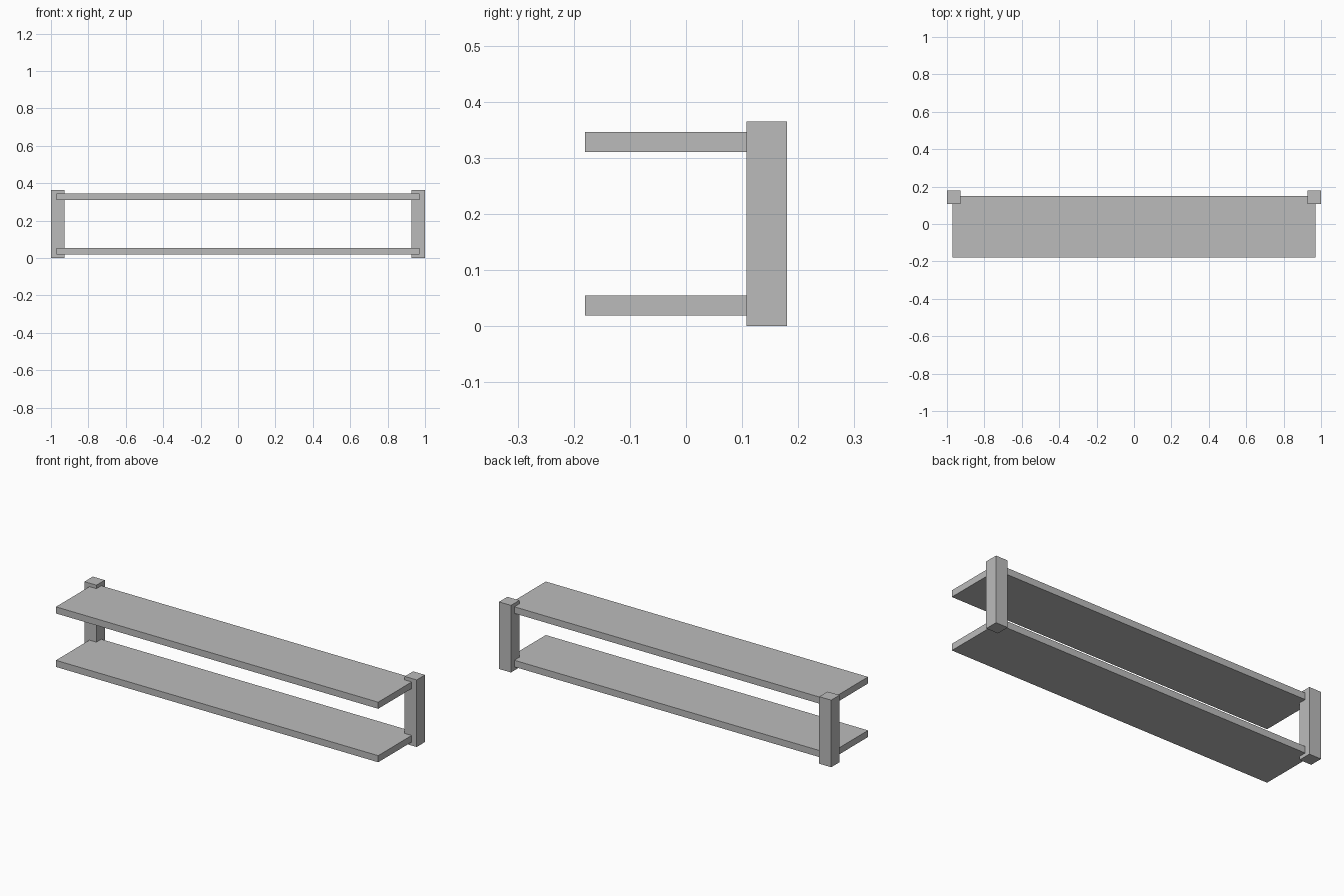
import bpy

default = bpy.data.objects.get("Cube")
if default:
    bpy.data.objects.remove(default, do_unlink=True)

grey = bpy.data.materials.new("plain_grey")
grey.use_nodes = True
colour = (0.5, 0.5, 0.5, 1)
grey.diffuse_color = colour
grey.node_tree.nodes["Principled BSDF"].inputs["Base Color"].default_value = colour


def box(name, low, high):
    """Add a box spanning two opposite corners."""
    centre = [(a + b) / 2 for a, b in zip(low, high)]
    bpy.ops.mesh.primitive_cube_add(size=1, location=centre)
    obj = bpy.context.object
    obj.name = name
    obj.scale = [b - a for a, b in zip(low, high)]
    bpy.ops.object.transform_apply(location=False, rotation=False, scale=True)
    obj.data.materials.append(grey)
    return obj


# Two long shelf boards
for name, bottom in (("lower_shelf", 0.019), ("upper_shelf", 0.310)):
    box(name, (-0.97, -0.18, bottom), (0.97, 0.15, bottom + 0.036))

# Upright posts notched around the rear corners of the boards
for name, side in (("left_post", 1), ("right_post", -1)):
    inner, outer = sorted((side * 0.928, side))
    box(name, (inner, 0.108, 0), (outer, 0.18, 0.365))
